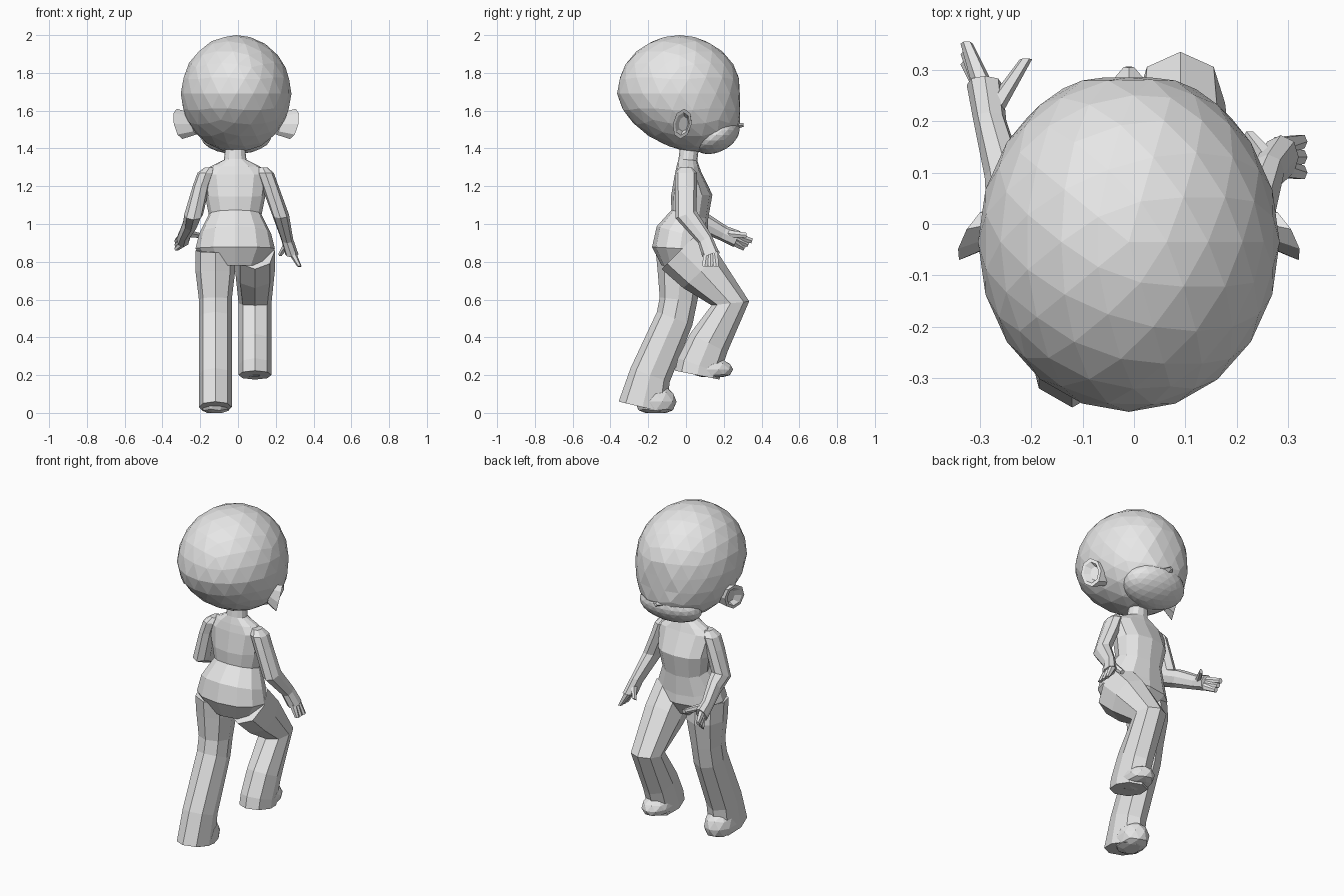
import bpy, bmesh
from math import sin, cos, pi, copysign
from mathutils import Vector

if "Cube" in bpy.data.objects:
    bpy.data.objects.remove(bpy.data.objects["Cube"], do_unlink=True)

GREY = (0.8, 0.8, 0.8, 1)
grey = bpy.data.materials.new("plain_grey")
grey.use_nodes = True
grey.diffuse_color = GREY
grey.node_tree.nodes["Principled BSDF"].inputs["Base Color"].default_value = GREY


def finish(name, bm):
    """Turn a bmesh into a flat-shaded grey object."""
    bmesh.ops.recalc_face_normals(bm, faces=bm.faces)
    mesh = bpy.data.meshes.new(name)
    bm.to_mesh(mesh)
    bm.free()
    mesh.materials.append(grey)
    bpy.context.collection.objects.link(bpy.data.objects.new(name, mesh))


def loft(name, rings, sides=8, squareness=0.85):
    """Skin a stack of rings, each given as centre, half axis u, half axis v."""
    bm = bmesh.new()
    loops = []
    for centre, u, v in rings:
        loop = []
        for i in range(sides):
            angle = 2 * pi * i / sides
            p = copysign(abs(cos(angle)) ** squareness, cos(angle))
            loop.append(bm.verts.new(centre + u * p + v * sin(angle)))
        loops.append(loop)
    for lower, upper in zip(loops, loops[1:]):
        for i in range(sides):
            j = (i + 1) % sides
            bm.faces.new((lower[i], lower[j], upper[j], upper[i]))
    bm.faces.new(loops[0])
    bm.faces.new(loops[-1])
    finish(name, bm)


def tube(name, joints, **options):
    """Limb through joints of (x, y, z, half width, half depth), square to its path."""
    centres = [Vector(joint[:3]) for joint in joints]
    across = Vector((1, 0, 0))
    rings = []
    for i, (centre, joint) in enumerate(zip(centres, joints)):
        width, depth = joint[3:]
        before = centres[max(i - 1, 0)]
        after = centres[min(i + 1, len(centres) - 1)]
        facing = across.cross(after - before).normalized()
        rings.append((centre, across * width, facing * depth))
    loft(name, rings, **options)


def blob(name, centre, size, rule, detail=2):
    """Faceted ball, scaled and then reshaped by a rule on each vertex."""
    bm = bmesh.new()
    bmesh.ops.create_icosphere(bm, subdivisions=detail, radius=1)
    for vert in bm.verts:
        vert.co = [c + s * t for c, s, t in zip(centre, size, vert.co)]
        rule(vert.co)
    finish(name, bm)


# Head: round skull whose lower half leans forward to a flat face
def skull(co):
    co.y = min(co.y + 0.35 * max(0, 1.65 - co.z), 0.285)


# Muzzle: flat shelf on top, chin receding below
def muzzle(co):
    co.z = min(co.z, 1.53)
    co.y += 0.4 * (co.z - 1.5)


blob("head", (-0.01, -0.035, 1.69), (0.293, 0.33, 0.31), skull, detail=3)
blob("mouth", (-0.01, 0.17, 1.47), (0.19, 0.12, 0.1), muzzle, detail=3)
tube("nose", [(-0.01, 0.27, 1.52, 0.04, 0.015), (-0.01, 0.305, 1.525, 0.01, 0.01)], sides=4)

# Cupped ears
for side, name in ((1, "left_ear"), (-1, "right_ear")):
    u = Vector((side * 0.03, -0.05, 0))
    v = Vector((side * 0.015, 0.01, 0.08))
    rim = Vector((side * 0.3 - 0.01, -0.02, 1.53))
    inward = Vector((-side * 0.08, 0.02, 0))
    loft(name, [(rim + inward, u * 0.6, v * 0.7), (rim, u, v), (rim, u * 0.75, v * 0.75),
                (rim + inward / 3, u / 2, v / 2)], squareness=1)

# Neck, shoulders, chest, waist and hips: y, z, half width, half depth
body = [(0.02, 1.42, 0.05, 0.05), (0.01, 1.34, 0.06, 0.05), (0.01, 1.305, 0.13, 0.06),
        (0.01, 1.27, 0.18, 0.07), (0.03, 1.15, 0.16, 0.11), (0.02, 1.05, 0.14, 0.1),
        (-0.02, 0.95, 0.19, 0.14), (-0.03, 0.87, 0.21, 0.15), (-0.03, 0.78, 0.15, 0.1)]
tube("torso", [(-0.015, *row) for row in body], sides=12)

# Flared trouser legs, one raised and one trailing: y, z, half depth
raised = [(-0.03, 0.86, 0.14), (0.08, 0.75, 0.13), (0.235, 0.58, 0.1),
          (0.12, 0.37, 0.11), (0.07, 0.25, 0.12), (0.06, 0.2, 0.12)]
trailing = [(-0.04, 0.86, 0.12), (-0.03, 0.75, 0.12), (-0.04, 0.6, 0.1),
            (-0.06, 0.5, 0.1), (-0.19, 0.2, 0.11), (-0.23, 0.03, 0.13)]
for name, x, rows in (("left_leg", 0.09, raised), ("right_leg", -0.12, trailing)):
    tube(name, [(x, y, z, 0.105 if z > 0.7 else 0.087, depth) for y, z, depth in rows])


# Shoes showing under the hems, flat along the sole
def shoe(name, centre, size, sole):
    def flatten(co):
        co.z = max(co.z, sole)
    blob(name, centre, size, flatten)


shoe("left_shoe", (0.09, 0.14, 0.23), (0.08, 0.11, 0.06), 0.19)
shoe("right_shoe", (-0.12, -0.16, 0.06), (0.085, 0.11, 0.09), 0)

# Arms from shoulder to palm: x, y, z, thickness
left = [(0.13, 0, 1.3, 0.025), (0.145, 0, 1.27, 0.045), (0.17, 0, 1.2, 0.045),
        (0.225, 0, 1.05, 0.045), (0.26, 0.1, 0.92, 0.032), (0.285, 0.13, 0.84, 0.035)]
right = [(-0.15, 0, 1.3, 0.025), (-0.17, 0, 1.27, 0.045), (-0.195, 0, 1.2, 0.045),
         (-0.235, 0, 1.05, 0.05), (-0.25, 0.09, 1.01, 0.04), (-0.28, 0.2, 0.95, 0.032),
         (-0.29, 0.27, 0.92, 0.035)]
for name, rows in (("left_arm", left), ("right_arm", right)):
    tube(name, [(x, y, z, r, r * 1.3) for x, y, z, r in rows])


# Fingers fanned from each palm, plus thumbs
def digit(name, start, end):
    tube(name, [(*start, 0.022, 0.022), (*end, 0.012, 0.015)], sides=6)


for i in (-1, 0, 1):
    fan = i * 0.02
    digit(f"left_finger_{i + 2}", (0.285, 0.13 + fan, 0.85), (0.325, 0.13 + fan * 1.5, 0.775))
    digit(f"right_finger_{i + 2}", (-0.29, 0.26, 0.92 + fan), (-0.325, 0.33 + fan, 0.89 + fan))
digit("left_thumb", (0.265, 0.12, 0.9), (0.225, 0.17, 0.84))
digit("right_thumb", (-0.275, 0.22, 0.95), (-0.21, 0.32, 0.94))
